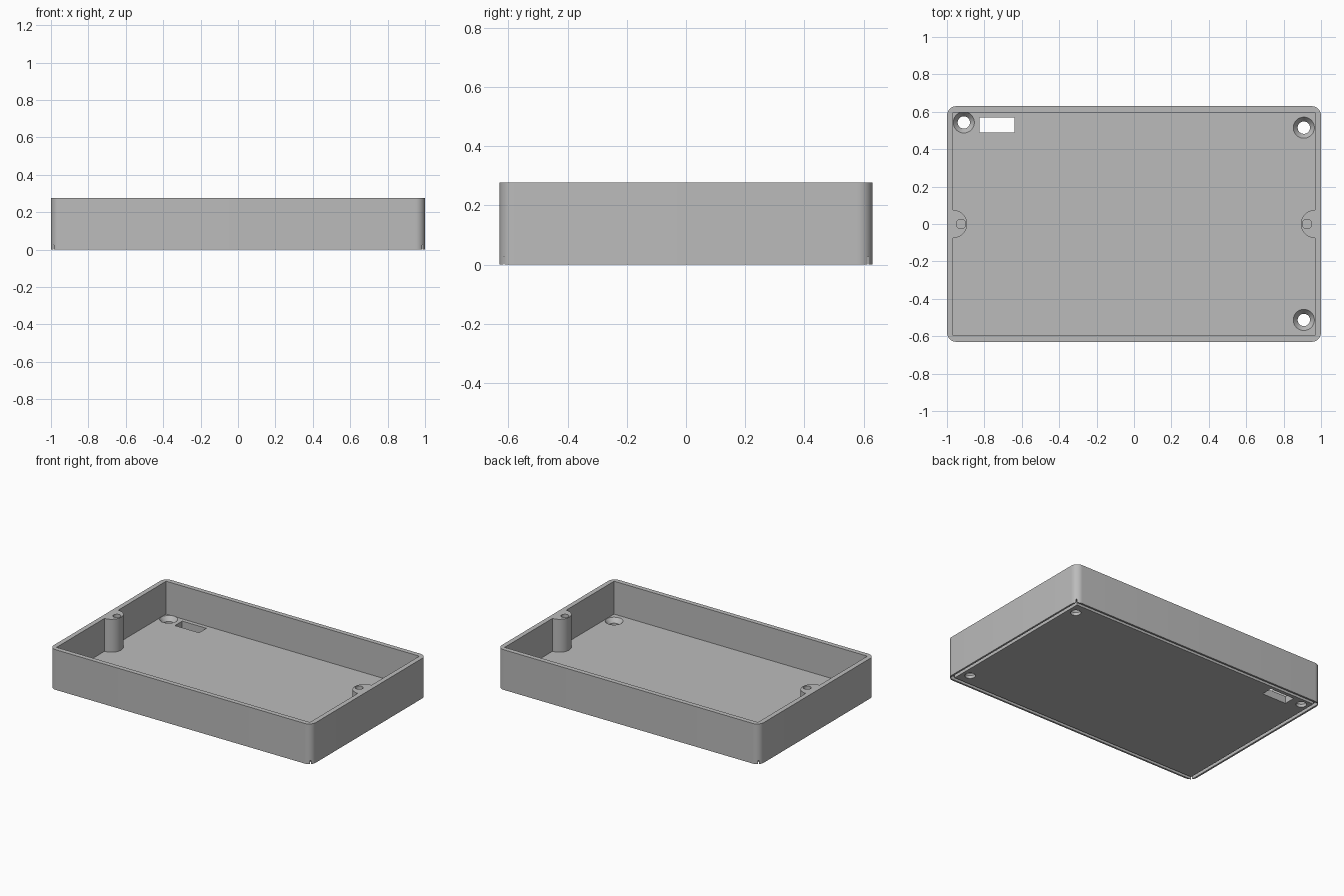
import bpy, bmesh
from math import sin, cos, pi, sqrt, radians

cube = bpy.data.objects.get("Cube")
if cube:
    bpy.data.objects.remove(cube, do_unlink=True)

HALF_X, HALF_Y, HEIGHT = 1.0, 0.63, 0.277
FLOOR, WALL, CORNER = 0.05, 0.033, 0.05
IN_X, IN_Y = HALF_X - WALL, HALF_Y - WALL

grey = bpy.data.materials.new("matte grey")
grey.use_nodes = True
grey.diffuse_color = (0.5, 0.5, 0.5, 1)
grey.node_tree.nodes["Principled BSDF"].inputs["Base Color"].default_value = (0.5, 0.5, 0.5, 1)


def arc(cx, cy, r, start, end, steps):
    angles = [start + (end - start) * i / steps for i in range(steps + 1)]
    return [(cx + r * cos(a), cy + r * sin(a)) for a in angles]


def rectangle(x, y, cx=0, cy=0):
    return [(cx - x, cy - y), (cx + x, cy - y), (cx + x, cy + y), (cx - x, cy + y)]


def finish(name, bm):
    bmesh.ops.recalc_face_normals(bm, faces=bm.faces)
    mesh = bpy.data.meshes.new(name)
    bm.to_mesh(mesh)
    bm.free()
    mesh.materials.append(grey)
    obj = bpy.data.objects.new(name, mesh)
    bpy.context.collection.objects.link(obj)
    return obj


def loft(name, sections):
    """Solid through matching outlines, each given as (z, points)."""
    bm = bmesh.new()
    rings = [[bm.verts.new((x, y, z)) for x, y in pts] for z, pts in sections]
    for low, high in zip(rings, rings[1:]):
        for i in range(len(low)):
            j = (i + 1) % len(low)
            bm.faces.new((low[i], low[j], high[j], high[i]))
    bm.faces.new(rings[0])
    bm.faces.new(rings[-1])
    return finish(name, bm)


def cut(target, cutter):
    cutter.hide_render = True
    mod = target.modifiers.new("cut", 'BOOLEAN')
    mod.operation, mod.solver, mod.object = 'DIFFERENCE', 'EXACT', cutter
    bpy.context.view_layer.objects.active = target
    bpy.ops.object.modifier_apply(modifier=mod.name)
    bpy.data.objects.remove(cutter, do_unlink=True)


def circle(cx, cy, r):
    return arc(cx, cy, r, 0, 2 * pi, 48)[:-1]


# Outer block with rounded upright edges
outline = []
for k, (sx, sy) in enumerate([(1, 1), (-1, 1), (-1, -1), (1, -1)]):
    outline += arc(sx * (HALF_X - CORNER), sy * (HALF_Y - CORNER), CORNER,
                   k * pi / 2, (k + 1) * pi / 2, 10)
tray = loft("enclosure_tray", [(0, outline), (HEIGHT, outline)])

# Cavity, leaving a half-round screw post on each end wall
right_side = ([(IN_X, -IN_Y)] + arc(IN_X, 0, 0.075, 1.5 * pi, 0.5 * pi, 24)
              + [(IN_X, IN_Y)])
cavity = right_side + [(-x, -y) for x, y in right_side]
cut(tray, loft("cavity_cutter", [(FLOOR, cavity), (HEIGHT + 0.1, cavity)]))

# Blind screw holes in the posts
for side in (-1, 1):
    hole = circle(side * 0.925, 0, 0.025)
    cut(tray, loft("post_hole_cutter", [(0.1, hole), (HEIGHT + 0.1, hole)]))

# Countersunk holes through the floor at three corners
for x, y in [(-0.91, 0.543), (0.908, 0.515), (0.908, -0.513)]:
    levels = [(-0.05, 0.033), (0.02, 0.033), (FLOOR + 0.002, 0.058)]
    cut(tray, loft("countersink_cutter", [(z, circle(x, y, r)) for z, r in levels]))

# Cable slot through the floor
slot = rectangle(0.0925, 0.04, -0.7325, 0.53)
cut(tray, loft("slot_cutter", [(-0.05, slot), (FLOOR + 0.05, slot)]))

# Sealing groove around the underside
bm = bmesh.new()
rings = [[bm.verts.new((x, y, -0.05)) for x, y in rectangle(HALF_X - d, HALF_Y - d)]
         for d in (0.0125, 0.035)]
for i in range(4):
    j = (i + 1) % 4
    bm.faces.new((rings[0][i], rings[0][j], rings[1][j], rings[1][i]))
top = bmesh.ops.extrude_face_region(bm, geom=bm.faces[:])["geom"]
bmesh.ops.translate(bm, vec=(0, 0, 0.075),
                    verts=[v for v in top if isinstance(v, bmesh.types.BMVert)])
cut(tray, finish("groove_cutter", bm))

# Smooth the round surfaces, keep the edges crisp
bpy.ops.object.select_all(action='DESELECT')
tray.select_set(True)
bpy.context.view_layer.objects.active = tray
bpy.ops.object.shade_smooth_by_angle(angle=radians(30))
